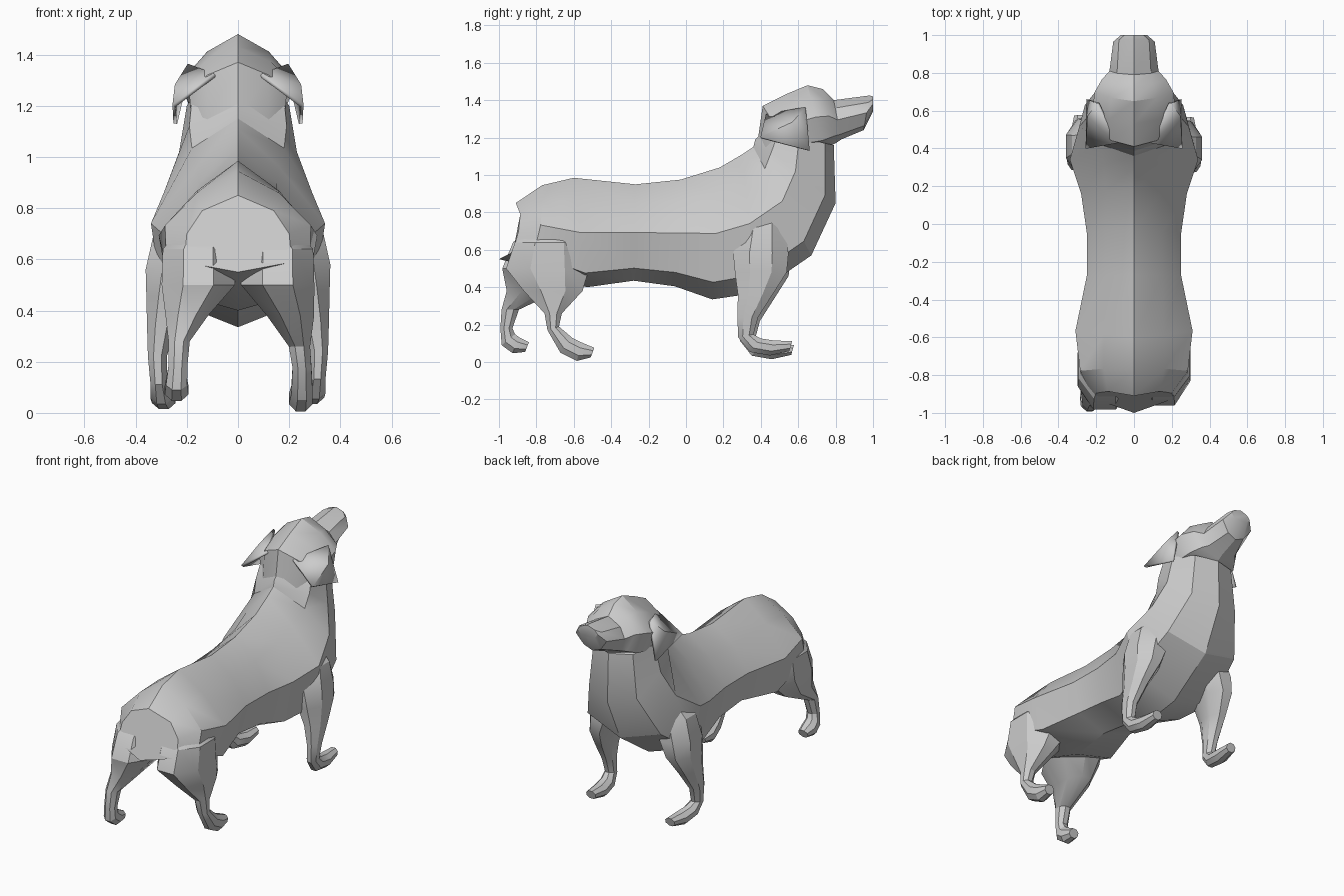
import bpy, bmesh, math
from mathutils import Vector

cube = bpy.data.objects.get("Cube")
if cube:
    bpy.data.objects.remove(cube)

coat = bpy.data.materials.new("grey coat")
coat.use_nodes = True
coat.diffuse_color = (0.6, 0.6, 0.6, 1)
coat.node_tree.nodes["Principled BSDF"].inputs["Base Color"].default_value = coat.diffuse_color


def finish(name, bm, angle=30):
    """Turn a bmesh into a named, shaded object."""
    bmesh.ops.recalc_face_normals(bm, faces=bm.faces)
    mesh = bpy.data.meshes.new(name)
    bm.to_mesh(mesh)
    bm.free()
    mesh.materials.append(coat)
    obj = bpy.data.objects.new(name, mesh)
    bpy.context.collection.objects.link(obj)
    bpy.ops.object.select_all(action="DESELECT")
    obj.select_set(True)
    bpy.context.view_layer.objects.active = obj
    bpy.ops.object.shade_smooth_by_angle(angle=math.radians(angle))
    return obj


def loft(name, rings):
    """Skin a list of equally long closed rings and cap both ends."""
    bm = bmesh.new()
    loops = [[bm.verts.new(point) for point in ring] for ring in rings]
    count = len(loops[0])
    for lower, upper in zip(loops, loops[1:]):
        for i in range(count):
            j = (i + 1) % count
            bm.faces.new((lower[i], lower[j], upper[j], upper[i]))
    bm.faces.new(loops[0])
    bm.faces.new(loops[-1])
    return finish(name, bm)


def symmetric_ring(top_y, top_z, low_y, low_z, upper, middle, lower, sweep=0.0):
    """Ring between a spine point and a belly point, mirrored over x.
    Sweep pushes the flanks forward."""
    top, low = Vector((0, top_y, top_z)), Vector((0, low_y, low_z))
    half = [top.lerp(low, t) + Vector((width, sweep * width, 0))
            for t, width in ((0.2, upper), (0.5, middle), (0.87, lower))]
    mirrored = [Vector((-p.x, p.y, p.z)) for p in reversed(half)]
    return [top] + half + [low] + mirrored


def leg_ring(x, y, z, half_x, half_y, tilt=0.0, sides=8):
    """Horizontal oval that can be tilted forward to follow a paw."""
    ring = []
    for i in range(sides):
        a = math.tau * (i + 0.5) / sides
        along = half_y * math.sin(a)
        ring.append(Vector((x + half_x * math.cos(a),
                            y + along * math.cos(tilt),
                            z + along * math.sin(tilt))))
    return ring


# Torso and neck: spine y, z, belly y, z, three half widths, flank sweep
torso = [
    (-.91, .85, -1, .55, .14, .2, .21, .3),
    (-.77, .945, -.87, .52, .16, .285, .28, .15),
    (-.6, .985, -.53, .4, .16, .31, .27),
    (-.27, .95, -.28, .435, .15, .25, .2),
    (-.03, .975, -.06, .405, .15, .25, .2),
    (.18, 1.04, .14, .335, .15, .28, .23),
    (.3, 1.11, .38, .37, .16, .34, .3),
    (.36, 1.15, .67, .57, .18, .29, .26),
    (.37, 1.19, .8, .85, .19, .23, .17),
    (.42, 1.24, .79, 1.16, .18, .2, .14),
]
loft("torso", [symmetric_ring(*row) for row in torso])

# Head and muzzle, from nape to nose
head = [
    (.38, 1.16, .6, 1.08, .12, .18, .15),
    (.41, 1.37, .57, 1.12, .12, .19, .17),
    (.53, 1.43, .65, 1.13, .13, .22, .18),
    (.65, 1.48, .74, 1.14, .12, .21, .17),
    (.73, 1.46, .8, 1.17, .1, .17, .13),
    (.79, 1.4, .83, 1.19, .09, .13, .1),
    (.98, 1.425, .95, 1.24, .08, .11, .06),
    (1, 1.42, 1, 1.34, .05, .07, .05),
]
loft("head", [symmetric_ring(*row) for row in head])

# Hind legs: centre, half widths and tilt of each ring
left_hind = [
    (.13, -.72, .76, .07, .08),
    (.155, -.73, .64, .15, .2),
    (.155, -.74, .5, .155, .24),
    (.205, -.71, .38, .1, .17),
    (.24, -.71, .26, .045, .05),
    (.25, -.71, .18, .04, .035, .3),
    (.25, -.64, .09, .045, .055, .9),
    (.245, -.57, .055, .05, .055, 1.3),
    (.245, -.5, .05, .035, .03, 1.2),
]
loft("left_hind_leg", [leg_ring(*row) for row in left_hind])

right_hind = [
    (-.13, -.72, .76, .07, .08),
    (-.155, -.74, .64, .15, .2),
    (-.155, -.77, .5, .155, .23),
    (-.2, -.82, .38, .09, .15),
    (-.23, -.94, .28, .045, .05),
    (-.235, -.96, .18, .04, .035),
    (-.24, -.95, .12, .045, .05, .7),
    (-.24, -.91, .09, .05, .05, 1.2),
    (-.24, -.85, .08, .035, .03, 1.2),
]
loft("right_hind_leg", [leg_ring(*row) for row in right_hind])

# Front legs share one shape; the right one stands a little forward and lower
front = [
    (.14, .43, .86, .06, .08),
    (.2, .41, .72, .14, .13),
    (.25, .4, .58, .12, .16),
    (.275, .4, .48, .09, .15),
    (.3, .37, .36, .06, .1),
    (.315, .33, .24, .04, .06),
    (.31, .32, .14, .035, .045, .2),
    (.3, .37, .09, .045, .05, .9),
    (.29, .46, .075, .05, .045, 1.3),
    (.285, .56, .085, .035, .03, 1.3),
]
for name, side, forward, drop in (("left_front_leg", 1, 0, 0),
                                  ("right_front_leg", -1, .01, .02)):
    rings = []
    for row in front:
        ring = leg_ring(*row)
        rings.append([Vector((side * p.x, p.y + forward, p.z - drop)) for p in ring])
    loft(name, rings)


# Folded ears: leaning triangles sharing a fold, given thickness
def ear(name, side):
    bm = bmesh.new()
    inner, front_base, tip, drop, fold = [
        bm.verts.new((side * x, y, z)) for x, y, z in (
            (.09, .43, 1.32), (.19, .64, 1.36), (.25, .4, 1.2),
            (.245, .66, 1.13), (.24, .57, 1.28))]
    bm.faces.new((inner, front_base, fold))
    bm.faces.new((inner, fold, tip))
    bm.faces.new((fold, front_base, drop))
    bm.faces.new((fold, drop, tip))
    obj = finish(name, bm)
    solid = obj.modifiers.new("thickness", "SOLIDIFY")
    solid.thickness = 0.015
    solid.offset = 0


for label, side in (("left", 1), ("right", -1)):
    ear(label + "_ear", side)
